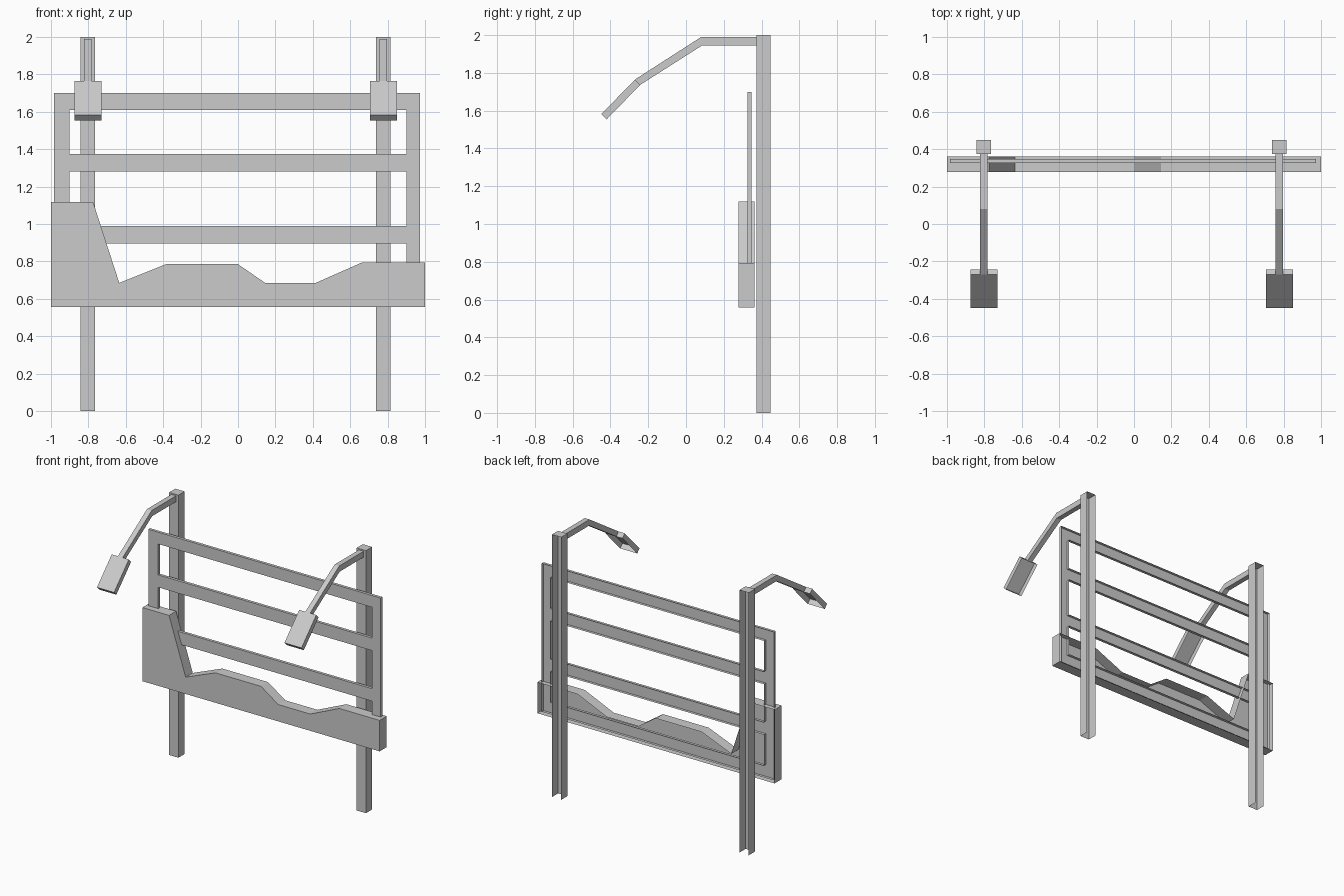
import bpy
from mathutils import Vector

if "Cube" in bpy.data.objects:
    bpy.data.objects.remove(bpy.data.objects["Cube"])


def shell(name, faces, depth, closed=False, skip=lambda a, b: False):
    """Front faces (counter-clockwise from outside) with walls run back along depth; open behind unless closed."""
    verts, index = [], {}

    def vid(p):
        key = tuple(round(c, 4) for c in p)
        if key not in index:
            index[key] = len(verts)
            verts.append(key)
        return index[key]

    fronts = [[vid(p) for p in f] for f in faces]
    edges = {(f[i - 1], f[i]) for f in fronts for i in range(len(f))}
    rim = [(a, b) for a, b in sorted(edges) if (b, a) not in edges]
    d = Vector(depth)

    def back(i):
        return vid(Vector(verts[i]) + d)

    walls = [[b, a, back(a), back(b)] for a, b in rim
             if not skip(verts[a], verts[b])]
    caps = [[back(i) for i in reversed(f)] for f in fronts] if closed else []
    mesh = bpy.data.meshes.new(name)
    mesh.from_pydata(verts, [], fronts + walls + caps)
    mesh.update()
    obj = bpy.data.objects.new(name, mesh)
    bpy.context.collection.objects.link(obj)
    return obj


def rect(x0, x1, z0, z1, y):
    return [(x0, y, z0), (x1, y, z0), (x1, y, z1), (x0, y, z1)]


# Lower fascia with the jagged skyline
fascia = [(-1, .557), (1, .557), (1, .793), (.66, .793), (.415, .685),
          (.145, .685), (0, .785), (-.385, .785), (-.635, .685),
          (-.775, 1.118), (-1, 1.118)]
shell("fascia_panel", [[(x, .277, z) for x, z in fascia]], (0, .085, 0))

# Rail frame: grid of cells, leaving three openings
xs = [-.983, -.9, .9, .973]
zs = [.57, .66, .895, .99, 1.28, 1.375, 1.61, 1.70]
cells = [rect(xs[i], xs[i + 1], zs[j], zs[j + 1], .325)
         for i in range(3) for j in range(7) if not (i == 1 and j % 2)]
shell("rail_frame", cells, (0, .022, 0))

# Posts, each with a bent arm and a lamp head
arm = [(.376, 1.945), (.376, 1.99), (.08, 1.99),
       (-.27, 1.765), (-.245, 1.735), (.085, 1.945)]
for side, x in (("left", -.803), ("right", .777)):
    # Channel post, open at the back and the foot
    shell(side + "_post", [rect(x - .039, x + .039, 0, 2, .374)], (0, .074, 0),
          skip=lambda a, b: a[2] == 0 and b[2] == 0)
    # Arm
    shell(side + "_lamp_arm", [[(x + .02, y, z) for y, z in arm]],
          (-.04, 0, 0), closed=True)
    # Lamp head, open underneath
    low, high, w = (-.448, 1.582), (-.27, 1.765), .072
    shell(side + "_lamp_head",
          [[(x - w, *low), (x + w, *low), (x + w, *high), (x - w, *high)]],
          (0, .028, -.028))
